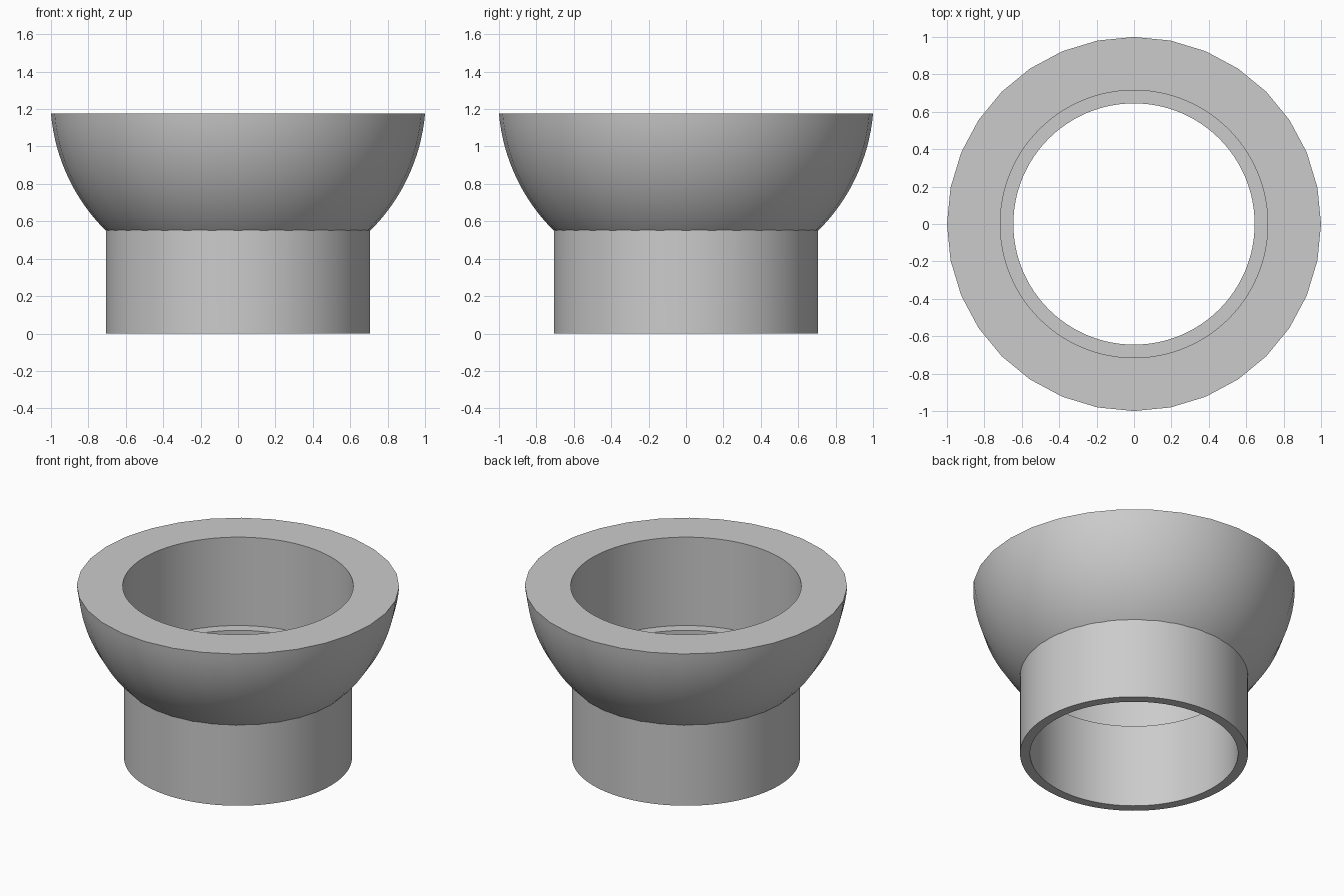
import bpy
import bmesh
import math

old = bpy.data.objects.get("Cube")
if old:
    bpy.data.objects.remove(old, do_unlink=True)

TOP, LEDGE = 1.175, 0.57
TUBE_R, BORE_R, TUBE_INNER_R = 0.707, 0.715, 0.645
SPHERE_R, SPHERE_Z = 1.0038, 1.2625

grey = bpy.data.materials.new("plain_grey")
grey.use_nodes = True
grey.diffuse_color = (0.6, 0.6, 0.6, 1)
grey.node_tree.nodes["Principled BSDF"].inputs["Base Color"].default_value = (0.6, 0.6, 0.6, 1)


def lathe(name, profile, segments):
    """Solid of revolution from (radius, height) points, capped at both ends."""
    bm = bmesh.new()
    rings = []
    for r, z in profile:
        angles = [2 * math.pi * i / segments for i in range(segments)]
        rings.append([bm.verts.new((r * math.cos(a), r * math.sin(a), z)) for a in angles])
    for low, high in zip(rings, rings[1:]):
        for i in range(segments):
            j = (i + 1) % segments
            bm.faces.new((low[i], low[j], high[j], high[i]))
    bm.faces.new(rings[0][::-1])
    bm.faces.new(rings[-1])
    mesh = bpy.data.meshes.new(name)
    bm.to_mesh(mesh)
    bm.free()
    mesh.materials.append(grey)
    obj = bpy.data.objects.new(name, mesh)
    bpy.context.collection.objects.link(obj)
    return obj


def combine(target, tool, operation):
    """Apply a boolean and discard the helper solid."""
    tool.hide_render = True
    mod = target.modifiers.new(operation.lower(), "BOOLEAN")
    mod.operation = operation
    mod.solver = "EXACT"
    mod.object = tool
    bpy.context.view_layer.objects.active = target
    bpy.ops.object.modifier_apply(modifier=mod.name)
    bpy.data.objects.remove(tool, do_unlink=True)


# Bowl: a slice of a sphere, from just inside the tube up to the flat rim
start = math.asin((TOP - SPHERE_Z) / SPHERE_R)
end = -math.acos(0.69 / SPHERE_R)
steps = 16
arc = [end + (start - end) * i / steps for i in range(steps + 1)]
bowl = lathe("bowl_with_tube",
             [(SPHERE_R * math.cos(a), SPHERE_Z + SPHERE_R * math.sin(a)) for a in arc], 32)

# Tube below the bowl
combine(bowl, lathe("tube", [(TUBE_R, 0), (TUBE_R, 0.62)], 128), "UNION")

# Wide bore down to the ledge, then a narrower bore right through
combine(bowl, lathe("wide_bore", [(BORE_R, LEDGE), (BORE_R, 1.4)], 128), "DIFFERENCE")
combine(bowl, lathe("narrow_bore", [(TUBE_INNER_R, -0.2), (TUBE_INNER_R, 0.9)], 128), "DIFFERENCE")

bpy.ops.object.select_all(action="DESELECT")
bowl.select_set(True)
bpy.context.view_layer.objects.active = bowl
bpy.ops.object.shade_smooth_by_angle(angle=math.radians(30))
